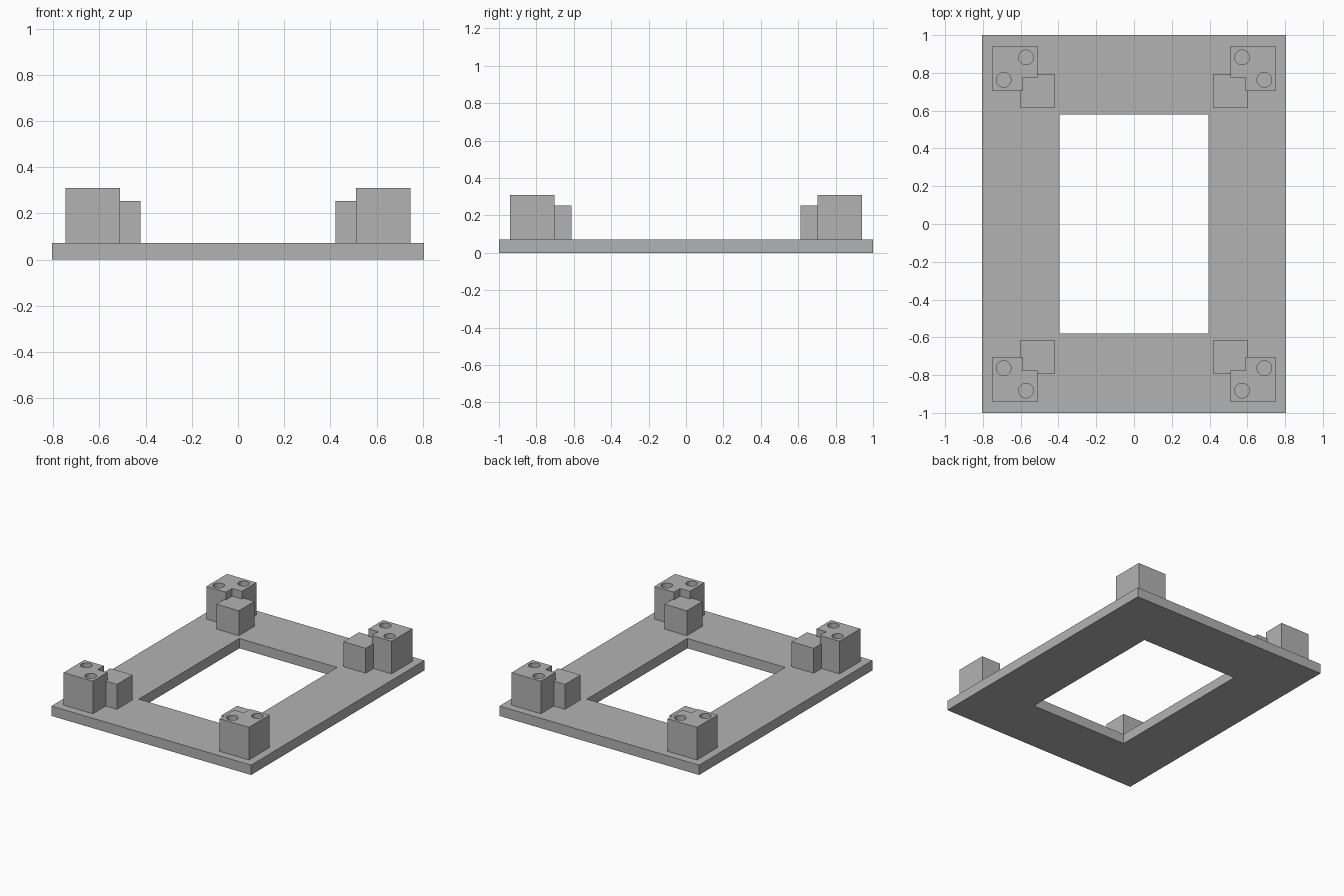
import bpy, bmesh, math

cube = bpy.data.objects.get("Cube")
if cube:
    bpy.data.objects.remove(cube, do_unlink=True)

grey = bpy.data.materials.new("plain grey")
grey.use_nodes = True
colour = (0.45, 0.45, 0.45, 1)
grey.diffuse_color = colour
grey.node_tree.nodes["Principled BSDF"].inputs["Base Color"].default_value = colour


def rectangle(x0, x1, y0, y1):
    return [(x0, y0), (x1, y0), (x1, y1), (x0, y1)]


def circle(cx, cy, r, sides=32):
    angles = [math.tau * i / sides for i in range(sides)]
    return [(cx + r * math.cos(a), cy + r * math.sin(a)) for a in angles]


def extruded(name, loops, z0, z1, sx=1, sy=1):
    """Fill an outline with its holes and extrude it from z0 to z1."""
    bm = bmesh.new()
    edges = []
    for loop in loops:
        verts = [bm.verts.new((x * sx, y * sy, z0)) for x, y in loop]
        edges += [bm.edges.new((v, verts[i - 1])) for i, v in enumerate(verts)]
    bmesh.ops.triangle_fill(bm, use_beauty=True, use_dissolve=False, edges=edges)
    ret = bmesh.ops.extrude_face_region(bm, geom=bm.faces[:], use_keep_orig=True)
    top = [g for g in ret["geom"] if isinstance(g, bmesh.types.BMVert)]
    bmesh.ops.translate(bm, vec=(0, 0, z1 - z0), verts=top)
    bmesh.ops.recalc_face_normals(bm, faces=bm.faces[:])
    mesh = bpy.data.meshes.new(name)
    bm.to_mesh(mesh)
    bm.free()
    mesh.materials.append(grey)
    obj = bpy.data.objects.new(name, mesh)
    bpy.context.collection.objects.link(obj)
    bpy.ops.object.select_all(action="DESELECT")
    obj.select_set(True)
    bpy.context.view_layer.objects.active = obj
    bpy.ops.object.shade_smooth_by_angle(angle=math.radians(30))
    return obj


# Base frame with a rectangular opening
PLATE_TOP = 0.072
extruded("base_frame", [rectangle(-0.806, 0.806, -1, 1),
                        rectangle(-0.395, 0.395, -0.58, 0.58)], 0, PLATE_TOP)

# Notched corner block with two round sockets, and the lower inner post
block = [(0.59, 0.703), (0.748, 0.703), (0.748, 0.942),
         (0.512, 0.942), (0.512, 0.775), (0.59, 0.775)]
sockets = [circle(0.572, 0.882, 0.039), circle(0.69, 0.763, 0.039)]
post = rectangle(0.422, 0.602, 0.613, 0.793)

for sy, depth in ((-1, "front"), (1, "back")):
    for sx, side in ((-1, "right"), (1, "left")):
        corner = f"{depth}_{side}"
        extruded(f"{corner}_block", [block] + sockets, PLATE_TOP, 0.31, sx, sy)
        extruded(f"{corner}_post", [post], PLATE_TOP, 0.254, sx, sy)
